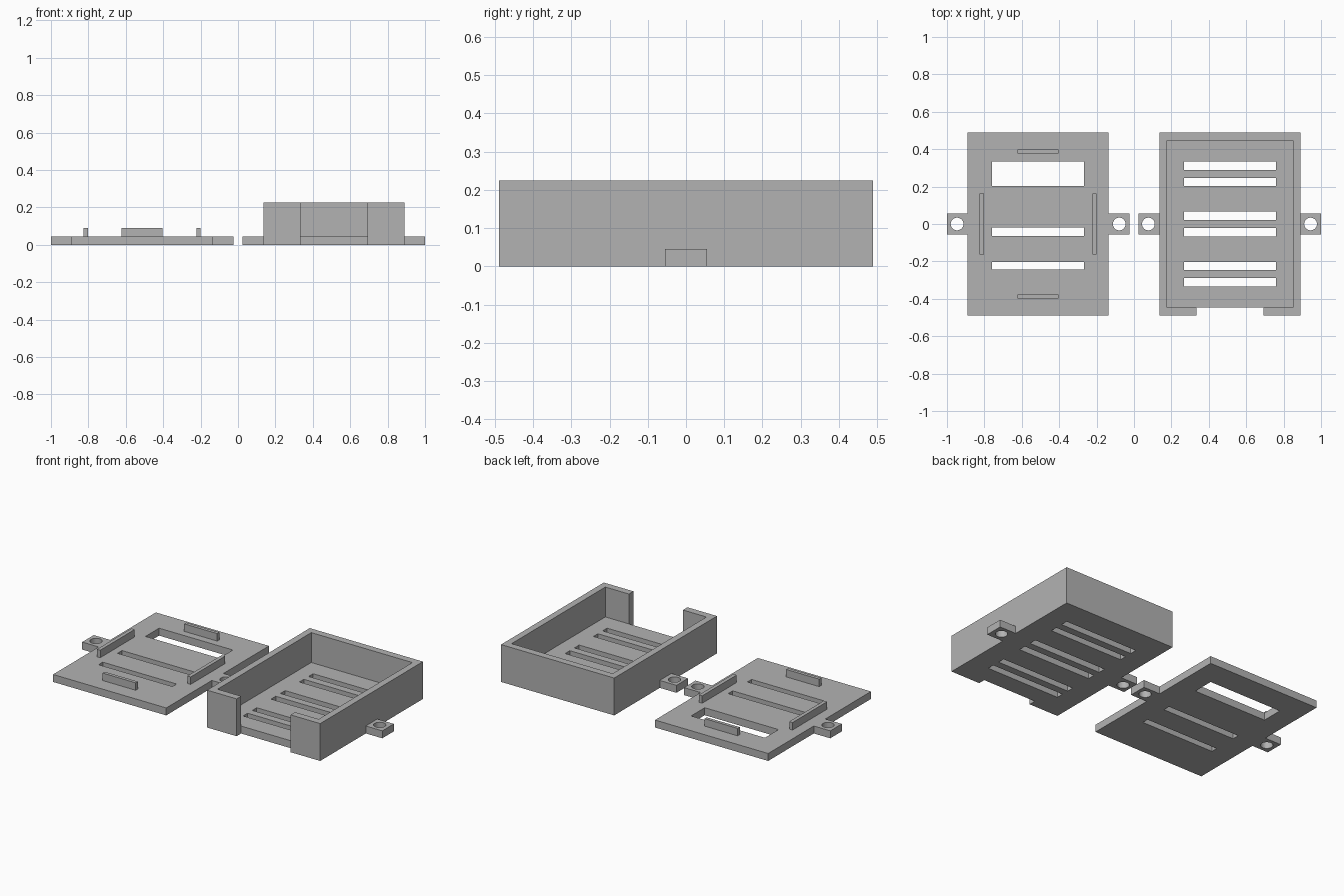
import bpy, bmesh, math
from mathutils import Matrix, Vector

cube = bpy.data.objects.get("Cube")
if cube:
    bpy.data.objects.remove(cube, do_unlink=True)

GREY = bpy.data.materials.new("plain grey")
GREY.use_nodes = True
GREY.diffuse_color = (0.45, 0.45, 0.45, 1)
GREY.node_tree.nodes["Principled BSDF"].inputs["Base Color"].default_value = (0.45, 0.45, 0.45, 1)

PLATE_T = 0.045      # thickness of plates and tabs
RIB_TOP = 0.09
WALL_TOP = 0.225
HALF_W, HALF_D = 0.377, 0.489
TAB_HALF = 0.055
CENTRE_X = 0.513     # each half sits this far from the middle
SLOT_HALF = 0.246


def finish(name, bm):
    bmesh.ops.recalc_face_normals(bm, faces=bm.faces)
    mesh = bpy.data.meshes.new(name)
    bm.to_mesh(mesh)
    bm.free()
    mesh.materials.append(GREY)
    obj = bpy.data.objects.new(name, mesh)
    bpy.context.collection.objects.link(obj)
    return obj


def add_box(bm, x0, x1, y0, y1, z0, z1):
    size = Matrix.Diagonal((x1 - x0, y1 - y0, z1 - z0, 1))
    middle = Vector((x0 + x1, y0 + y1, z0 + z1)) / 2
    bmesh.ops.create_cube(bm, size=1, matrix=Matrix.Translation(middle) @ size)


def prism(name, outline, z0, z1):
    bm = bmesh.new()
    face = bm.faces.new([bm.verts.new((x, y, z0)) for x, y in outline])
    grown = bmesh.ops.extrude_face_region(bm, geom=[face])["geom"]
    top = [v for v in grown if isinstance(v, bmesh.types.BMVert)]
    bmesh.ops.translate(bm, verts=top, vec=(0, 0, z1 - z0))
    return finish(name, bm)


def combine(target, tool, operation):
    mod = target.modifiers.new(operation.lower(), "BOOLEAN")
    mod.operation, mod.solver, mod.object = operation, "EXACT", tool
    bpy.context.view_layer.update()
    graph = bpy.context.evaluated_depsgraph_get()
    mesh = bpy.data.meshes.new_from_object(target.evaluated_get(graph))
    target.modifiers.clear()
    target.data = mesh
    bpy.data.objects.remove(tool, do_unlink=True)


def tabbed_plate(name, cx, tab_left, tab_right):
    # Rectangle with a screw tab on each long side
    left, right = cx - HALF_W, cx + HALF_W
    t, d = TAB_HALF, HALF_D
    outline = [(left, -d), (right, -d), (right, -t), (tab_right, -t),
               (tab_right, t), (right, t), (right, d), (left, d),
               (left, t), (tab_left, t), (tab_left, -t), (left, -t)]
    return prism(name, outline, 0, PLATE_T)


def cutters(cx, slots, holes):
    # Vent slots and round screw holes in one cutter
    bm = bmesh.new()
    for y0, y1 in slots:
        add_box(bm, cx - SLOT_HALF, cx + SLOT_HALF, y0, y1, -0.1, 0.1)
    for x in holes:
        bmesh.ops.create_cone(bm, cap_ends=True, segments=32, radius1=0.034,
                              radius2=0.034, depth=0.2,
                              matrix=Matrix.Translation((x, 0, 0)))
    tool = finish("cutter", bm)
    tool.hide_render = True
    return tool


# Lid: slotted plate with four locating ribs
lid = tabbed_plate("lid_plate", -CENTRE_X, -1, -0.025)
combine(lid, cutters(-CENTRE_X, [(0.203, 0.333), (-0.063, -0.02), (-0.243, -0.203)],
                     [-0.946, -0.079]), "DIFFERENCE")

for side, name in ((-1, "front"), (1, "back")):
    bm = bmesh.new()
    y = side * 0.388
    add_box(bm, -CENTRE_X - 0.11, -CENTRE_X + 0.11, y - 0.01, y + 0.01, PLATE_T, RIB_TOP)
    finish(name + "_rib", bm)
for side, name in ((-1, "right"), (1, "left")):
    bm = bmesh.new()
    x = -CENTRE_X + side * 0.301
    add_box(bm, x - 0.011, x + 0.011, -0.164, 0.164, PLATE_T, RIB_TOP)
    finish(name + "_rib", bm)

# Tray: slotted floor, open at the front notch
tray = tabbed_plate("tray", CENTRE_X, 0.025, 1)
slots = [(0.29, 0.333), (0.203, 0.245), (0.022, 0.067)]
slots += [(-y1, -y0) for y0, y1 in slots]
combine(tray, cutters(CENTRE_X, slots, [0.077, 0.944]), "DIFFERENCE")

# Tray walls: C shape around the floor, open between the two front returns
IN_W, IN_D, GAP = 0.337, 0.446, 0.18
half = [(GAP, -HALF_D), (HALF_W, -HALF_D), (HALF_W, HALF_D)]
inner = [(IN_W, IN_D), (IN_W, -IN_D), (GAP, -IN_D)]
mirror = lambda pts: [(-x, y) for x, y in reversed(pts)]
loop = half + mirror(half) + mirror(inner) + inner
walls = prism("tray_walls", [(CENTRE_X + x, y) for x, y in loop], 0, WALL_TOP)
combine(tray, walls, "UNION")

# Front notch cut through walls and floor
bm = bmesh.new()
add_box(bm, CENTRE_X - GAP, CENTRE_X + GAP, -0.6, -IN_D, -0.1, 0.4)
combine(tray, finish("notch_cutter", bm), "DIFFERENCE")
